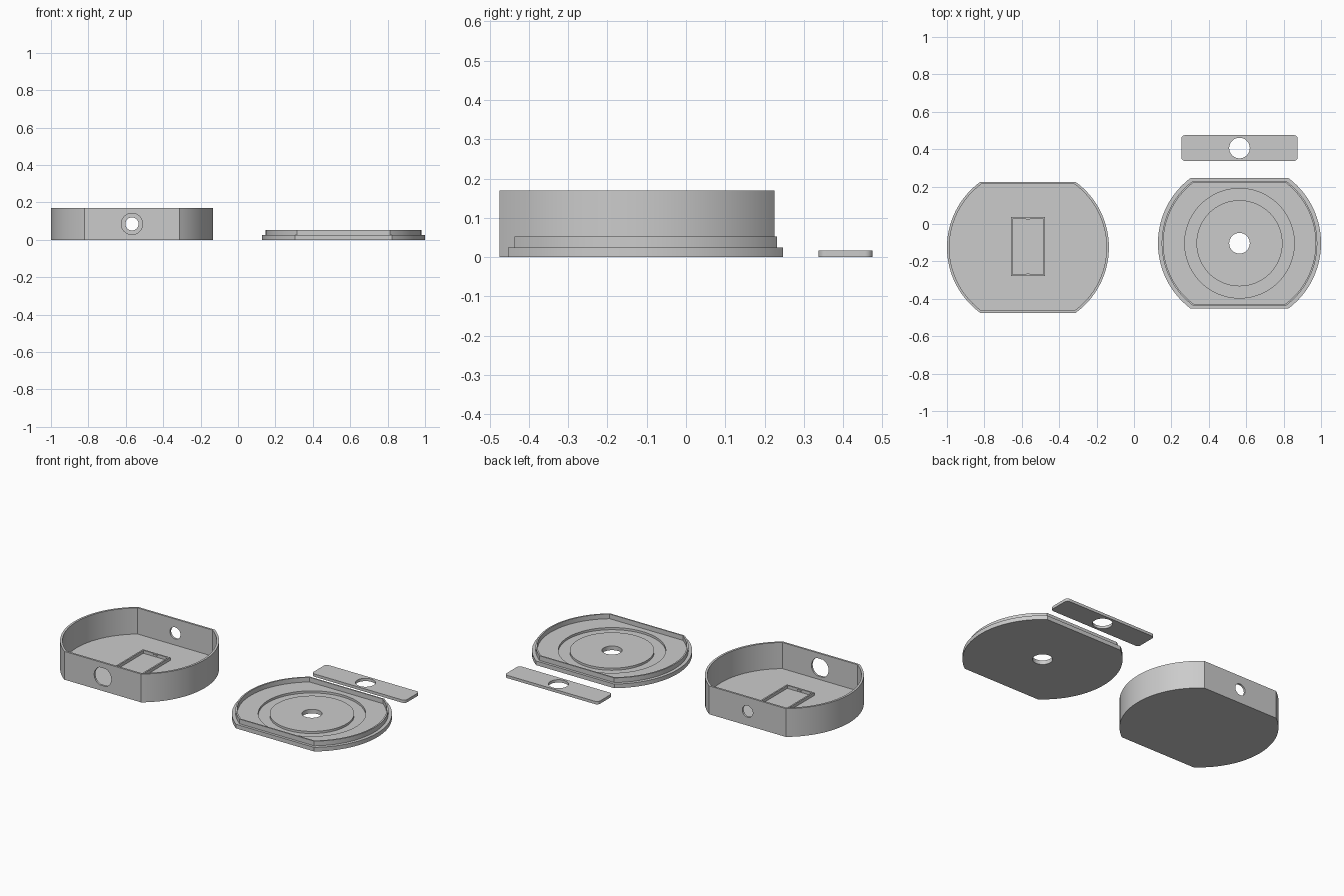
import bpy, bmesh
from math import sin, cos, pi, asin
from mathutils import Matrix

if "Cube" in bpy.data.objects:
    bpy.data.objects.remove(bpy.data.objects["Cube"])


def flat_round(r, half, n=40):
    """Circle of radius r cut flat at y = +-half."""
    a = asin(half / r)
    right = [(r * cos(-a + 2 * a * i / n), r * sin(-a + 2 * a * i / n)) for i in range(n + 1)]
    return right + [(-x, -y) for x, y in right]


def circle(r, n=64):
    return [(r * cos(2 * pi * i / n), r * sin(2 * pi * i / n)) for i in range(n)]


def rect(w, d):
    return [(w / 2, -d / 2), (w / 2, d / 2), (-w / 2, d / 2), (-w / 2, -d / 2)]


def round_rect(w, d, r, n=8):
    pts = []
    for k, (sx, sy) in enumerate([(1, 1), (-1, 1), (-1, -1), (1, -1)]):
        for i in range(n + 1):
            a = (k + i / n) * pi / 2
            pts.append((sx * (w / 2 - r) + r * cos(a), sy * (d / 2 - r) + r * sin(a)))
    return pts


def loft(name, loops, loc=(0, 0, 0), ring=False, rot_x=0.0):
    """Skin a stack of (outline, z) loops; cap the ends or close into a ring."""
    bm = bmesh.new()
    rows = [[bm.verts.new((x, y, z)) for x, y in pts] for pts, z in loops]
    pairs = list(zip(rows, rows[1:])) + ([(rows[-1], rows[0])] if ring else [])
    for a, b in pairs:
        n = len(a)
        for i in range(n):
            j = (i + 1) % n
            bm.faces.new((a[i], a[j], b[j], b[i]))
    if not ring:
        bm.faces.new(rows[0][::-1])
        bm.faces.new(rows[-1])
    bmesh.ops.recalc_face_normals(bm, faces=bm.faces)
    bm.transform(Matrix.Translation(loc) @ Matrix.Rotation(rot_x, 4, 'X'))
    me = bpy.data.meshes.new(name)
    bm.to_mesh(me)
    bm.free()
    ob = bpy.data.objects.new(name, me)
    bpy.context.collection.objects.link(ob)
    return ob


def activate(ob):
    bpy.ops.object.select_all(action='DESELECT')
    ob.select_set(True)
    bpy.context.view_layer.objects.active = ob


def cut(ob, cutter):
    mod = ob.modifiers.new("cut", 'BOOLEAN')
    mod.operation, mod.solver, mod.object = 'DIFFERENCE', 'EXACT', cutter
    activate(ob)
    bpy.ops.object.modifier_apply(modifier=mod.name)
    bpy.data.objects.remove(cutter)


def prism(outline, h, loc, rot_x=0.0):
    """Cutter extruded h either side of loc."""
    ob = loft("cutter", [(outline, -h), (outline, h)], loc, rot_x=rot_x)
    ob.hide_render = True
    return ob


# Case: open tray with flattened sides
bx, by, floor = -0.567, -0.125, 0.013
outer, inner = flat_round(0.433, 0.35), flat_round(0.42, 0.338)
case = loft("case", [(outer, 0), (outer, 0.17), (inner, 0.17), (inner, floor)], (bx, by, 0))
# switch hole in the front wall, cable hole in the back wall
cut(case, prism(flat_round(0.057, 0.053, 16), 0.03, (bx, by - 0.344, 0.085), pi / 2))
cut(case, prism(circle(0.035, 40), 0.03, (bx, by + 0.344, 0.085), pi / 2))

# Holder frame on the case floor, with a small clip at each end
fy, top = -0.121, 0.031
fo, fi = rect(0.182, 0.315), rect(0.164, 0.297)
frame = loft("holder_frame", [(fo, floor), (fo, top), (fi, top), (fi, floor)], (bx, fy, 0), ring=True)
for name, s in (("clip_back", 1), ("clip_front", -1)):
    clip = [(-0.016, s * 0.150), (0.016, s * 0.150), (0.006, s * 0.143), (-0.006, s * 0.143)]
    loft(name, [(clip, top - 0.010), (clip, top - 0.001)], (bx, fy, 0))

# Lid: base plate with a thin raised rim
lx, ly, plate = 0.564, -0.103, 0.025
base, rim, rim_in = flat_round(0.436, 0.35), flat_round(0.416, 0.334), flat_round(0.407, 0.326)
lid = loft("lid", [(base, 0), (base, plate), (rim, plate), (rim, 0.053),
                   (rim_in, 0.053), (rim_in, plate)], (lx, ly, 0))
# ring groove and centre hole
go, gi = circle(0.293, 96), circle(0.23, 96)
groove = loft("cutter", [(go, 0.012), (go, 0.04), (gi, 0.04), (gi, 0.012)], (lx, ly, 0), ring=True)
cut(lid, groove)
cut(lid, prism(circle(0.055), 0.1, (lx, ly, 0)))

# Loose retaining bar with a centre hole
bar_shape = round_rect(0.622, 0.138, 0.02)
bar = loft("retaining_bar", [(bar_shape, 0), (bar_shape, 0.017)], (lx, 0.406, 0))
cut(bar, prism(circle(0.055), 0.1, (lx, 0.406, 0)))

for ob in (case, lid, bar):
    activate(ob)
    bpy.ops.object.shade_smooth_by_angle(angle=0.5)
